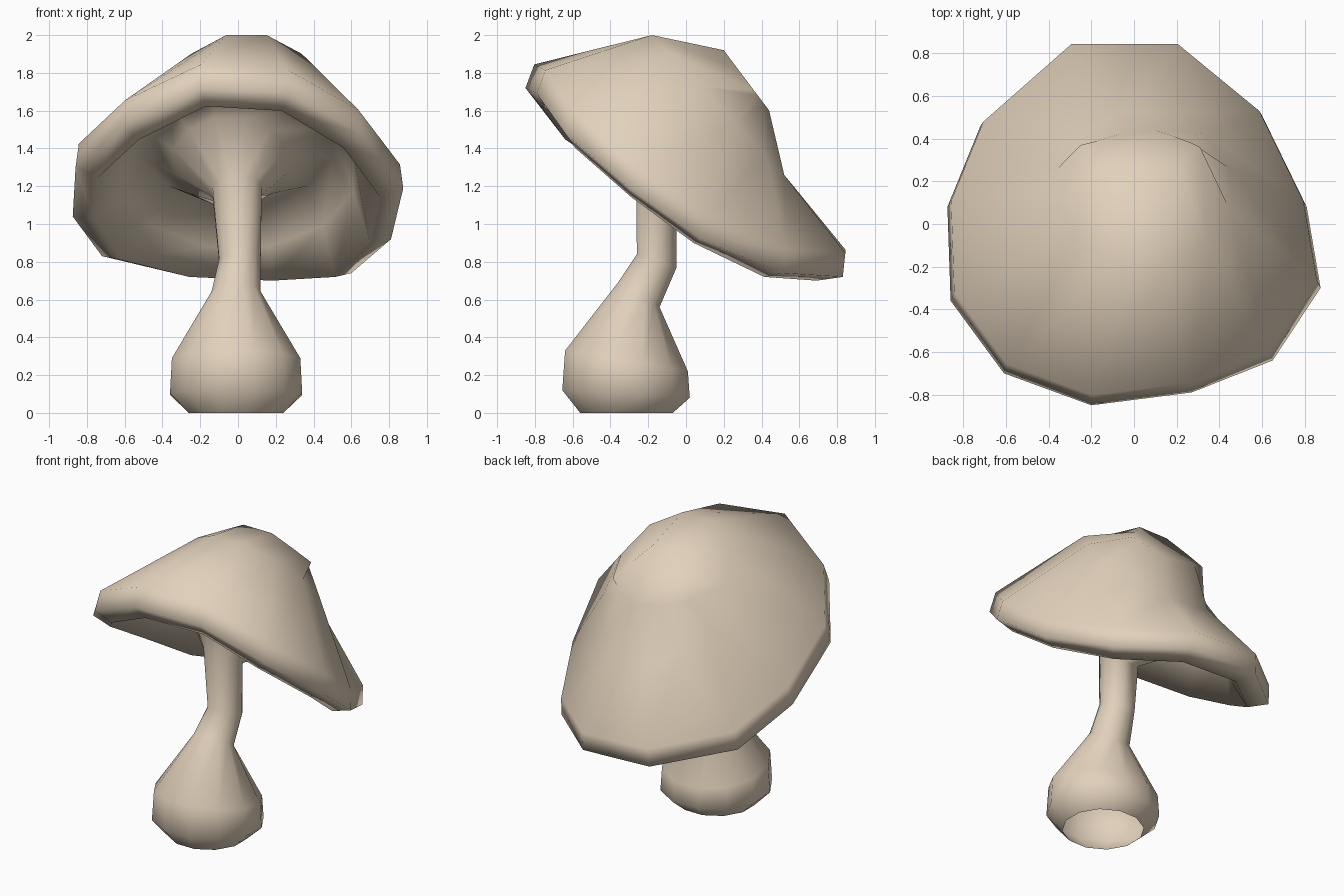
import bpy
import bmesh
import math

if "Cube" in bpy.data.objects:
    bpy.data.objects.remove(bpy.data.objects["Cube"])

N = 12
ANGLES = [math.radians(15 + 30 * k) for k in range(N)]


def ring(front, back, half_width, cx=0.0):
    """Tilted oval ring given by its front and back (y, z) points."""
    s = 1 / math.cos(math.radians(15))
    my, mz = (front[0] + back[0]) / 2, (front[1] + back[1]) / 2
    dy, dz = (front[0] - my) * s, (front[1] - mz) * s
    return [(cx + half_width * s * math.sin(a), my + dy * math.cos(a), mz + dz * math.cos(a))
            for a in ANGLES]


# Wavy cap rim, from front right round to front left
rim = [(.27, -.79, 1.69), (.65, -.64, 1.48), (.875, -.30, 1.19), (.81, .08, .92),
       (.60, .51, .74), (.21, .83, .72), (-.30, .83, .74), (-.72, .46, .83),
       (-.875, .08, 1.04), (-.86, -.36, 1.30), (-.61, -.70, 1.53), (-.20, -.85, 1.72)]
rim_inner = [(x * .86, y * .87 - .03, z - .02 - .09 * max(0, -y)) for x, y, z in rim]
rim_upper = [(x * .98, y * .98 + .03, z + .125) for x, y, z in rim]

# Flat, sloping, roughly five-sided crown
crown = [(x, y, 1.92 - 1.33 * (y - .2)) for x, y in [
    (.12, .20), (.22, .28), (.31, .36), (.27, .38), (.19, .41), (.10, .44),
    (.03, .44), (-.07, .42), (-.17, .39), (-.25, .37), (-.19, .29), (-.10, .20)]]

rings = [
    # bulb, open underneath
    ring((-.56, 0), (-.07, 0), .25, -.01),
    ring((-.655, .12), (.02, .08), .35, -.01),
    ring((-.64, .33), (.01, .22), .34, -.01),
    # bent stem
    ring((-.36, .69), (-.14, .56), .13, -.01),
    ring((-.26, .84), (-.05, .77), .11, .01),
    ring((-.265, 1.26), (-.05, 1.09), .13, -.005),
    # flared collar, then the hollow of the cap
    ring((-.24, 1.56), (.20, 1.10), .30, -.04),
    ring((-.40, 1.72), (.46, 1.12), .50, .0),
    ring((-.58, 1.67), (.62, .88), .61, .0),
    # rim
    rim_inner, rim, rim_upper,
    # dome
    ring((-.18, 2.0), (.52, 1.26), .40, .045),
    crown,
]

# Loft all rings into one continuous skin and close the crown
bm = bmesh.new()
loops = [[bm.verts.new(p) for p in r] for r in rings]
for a, b in zip(loops, loops[1:]):
    for i in range(N):
        j = (i + 1) % N
        bm.faces.new((a[i], a[j], b[j], b[i]))
bm.faces.new(loops[-1])
for f in bm.faces:
    f.smooth = True

mesh = bpy.data.meshes.new("mushroom")
bm.to_mesh(mesh)
bm.free()
mat = bpy.data.materials.new("warm beige")
mat.diffuse_color = (.76, .64, .50, 1)
mat.use_nodes = True
mat.node_tree.nodes["Principled BSDF"].inputs["Base Color"].default_value = mat.diffuse_color
mesh.materials.append(mat)
obj = bpy.data.objects.new("mushroom", mesh)
bpy.context.collection.objects.link(obj)
